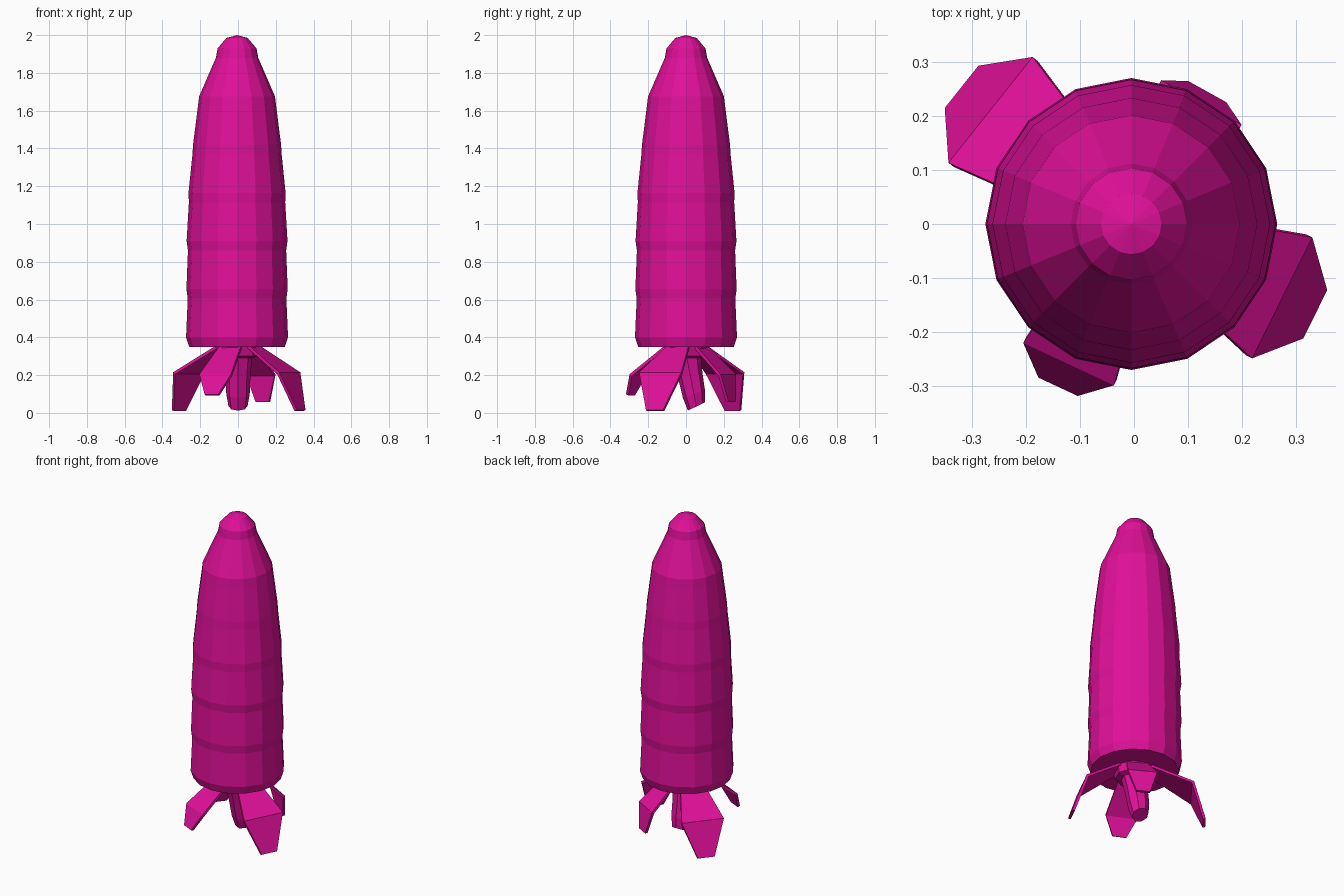
import bpy, bmesh, math
from mathutils import Vector

if "Cube" in bpy.data.objects:
    bpy.data.objects.remove(bpy.data.objects["Cube"])

mat = bpy.data.materials.new("magenta")
mat.diffuse_color = (0.75, 0.005, 0.32, 1)
mat.use_nodes = True
mat.node_tree.nodes["Principled BSDF"].inputs["Base Color"].default_value = mat.diffuse_color


def finish(name, bm):
    bmesh.ops.recalc_face_normals(bm, faces=bm.faces)
    me = bpy.data.meshes.new(name)
    bm.to_mesh(me)
    bm.free()
    me.materials.append(mat)
    ob = bpy.data.objects.new(name, me)
    bpy.context.collection.objects.link(ob)
    return ob


def loft(name, rings, sides, apex=None):
    """Skin rings of (centre, radius, tilt about x); close both ends."""
    bm = bmesh.new()
    loops = []
    for c, r, tilt in rings:
        loop = []
        for i in range(sides):
            a = 2 * math.pi * i / sides
            x, y = r * math.cos(a), r * math.sin(a)
            p = Vector((x, y * math.cos(tilt), y * math.sin(tilt)))
            loop.append(bm.verts.new(Vector(c) + p))
        loops.append(loop)
    for lo, hi in zip(loops, loops[1:]):
        for i in range(sides):
            j = (i + 1) % sides
            bm.faces.new((lo[i], lo[j], hi[j], hi[i]))
    bm.faces.new(loops[0])
    if apex:
        tip = bm.verts.new(apex)
        for i in range(sides):
            bm.faces.new((loops[-1][i], loops[-1][(i + 1) % sides], tip))
    else:
        bm.faces.new(loops[-1])
    return finish(name, bm)


# Ribbed body: each rib is a short step out followed by a slow taper
ridges = [0.270, 0.268, 0.267, 0.257, 0.233, 0.201, 0.103]
grooves = [0.253, 0.261, 0.260, 0.255, 0.236, 0.207, 0.112]
rings = []
for k, (g, r) in enumerate(zip(grooves, ridges)):
    z = 0.40 + 0.255 * k
    rings.append(((-0.005, 0, z - 0.05), g, 0))
    rings.append(((-0.005, 0, z), r, 0))
rings.append(((-0.005, 0, 1.985), 0.056, 0))
loft("body", rings, 16, (-0.005, 0, 2.0))

# Bent stem with a flared collar
loft("stem", [((0, 0.055, 0.034), 0.050, 0.45),
              ((0, 0.042, 0.10), 0.062, 0.35),
              ((0, 0.022, 0.20), 0.066, 0.2),
              ((0, 0.005, 0.29), 0.075, 0),
              ((0, 0, 0.30), 0.11, 0),
              ((0, 0, 0.36), 0.12, 0)], 8)


def leaf(name, angle, mid, tip):
    """Folded leaf; mid and tip are (radius, z, width)."""
    a = math.radians(angle)
    out = Vector((math.cos(a), math.sin(a), 0))
    side = Vector((-math.sin(a), math.cos(a), 0))
    bm = bmesh.new()
    rows = []
    for r, z, w in ((0.08, 0.358, 0.12), mid, tip):
        c = out * r + Vector((0, 0, z))
        rows.append([bm.verts.new(c + side * s * w / 2) for s in (-1, 1)])
    for p, q in zip(rows, rows[1:]):
        bm.faces.new((p[0], p[1], q[1], q[0]))
    ob = finish(name, bm)
    m = ob.modifiers.new("thickness", "SOLIDIFY")
    m.thickness = 0.016
    m.offset = 0


# Four leaves of differing size around the stem
leaf("leaf_back_left", 141.5, (0.333, 0.21, 0.25), (0.40, 0.012, 0.10))
leaf("leaf_right", -26.5, (0.30, 0.21, 0.25), (0.367, 0.012, 0.10))
leaf("leaf_front_left", 245, (0.28, 0.20, 0.185), (0.325, 0.095, 0.08))
leaf("leaf_back_right", 61, (0.25, 0.20, 0.17), (0.272, 0.058, 0.08))
